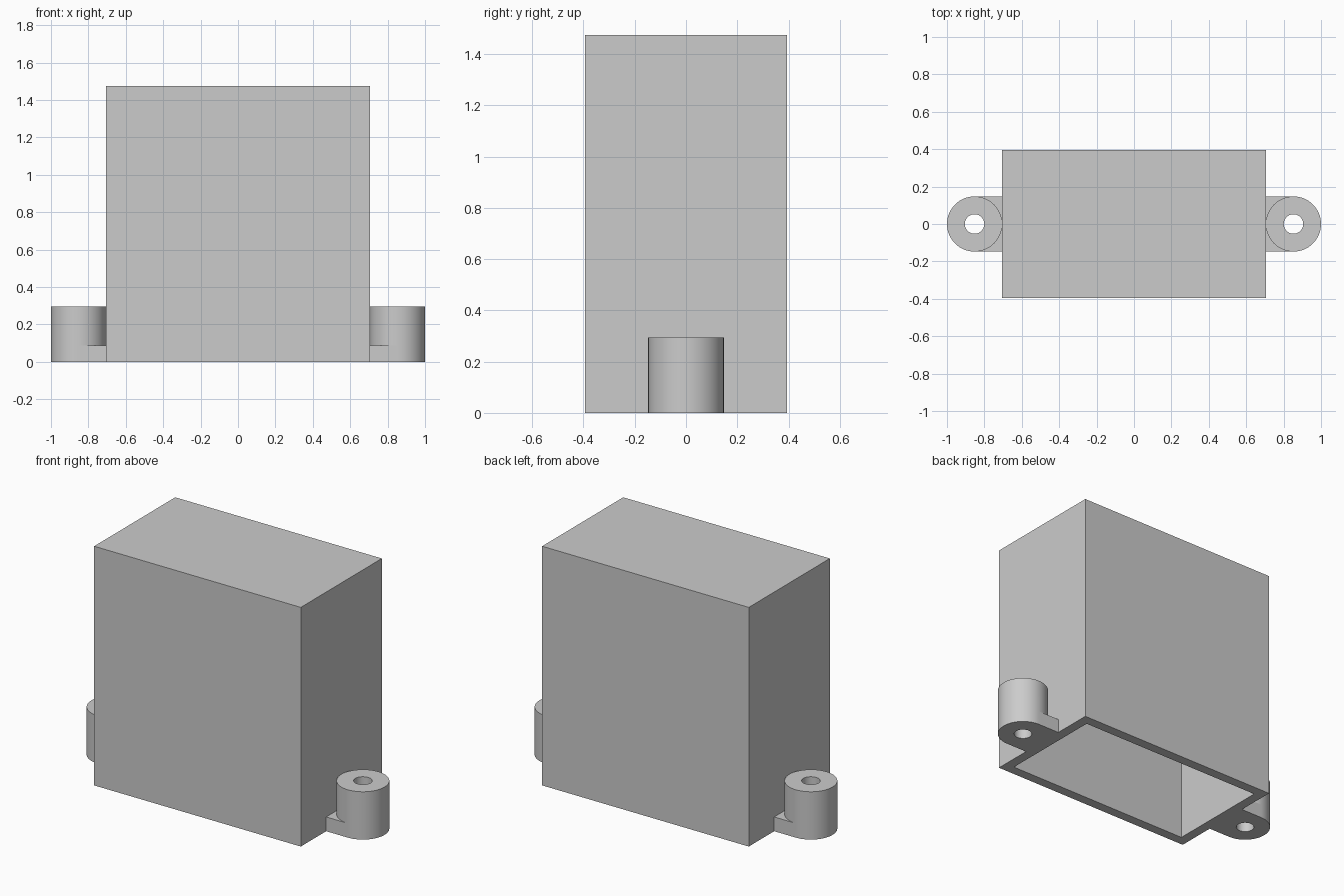
import bpy, bmesh, math

cube = bpy.data.objects.get("Cube")
if cube:
    bpy.data.objects.remove(cube, do_unlink=True)

WIDTH, DEPTH, HEIGHT = 1.41, 0.79, 1.475
WALL = 0.088
BOSS_R, HOLE_R, BOSS_H = 0.1475, 0.052, 0.295
BOSS_X = WIDTH / 2 + BOSS_R
SEGMENTS = 64

grey = bpy.data.materials.new("light grey")
grey.use_nodes = True
colour = (0.6, 0.6, 0.6, 1)
grey.diffuse_color = colour
grey.node_tree.nodes["Principled BSDF"].inputs["Base Color"].default_value = colour


def add_object(name, bm):
    bmesh.ops.recalc_face_normals(bm, faces=bm.faces[:])
    mesh = bpy.data.meshes.new(name)
    bm.to_mesh(mesh)
    bm.free()
    mesh.materials.append(grey)
    obj = bpy.data.objects.new(name, mesh)
    bpy.context.collection.objects.link(obj)
    return obj


# Hollow box, open underneath
bm = bmesh.new()
bmesh.ops.create_cube(bm, size=1)
for v in bm.verts:
    v.co.x *= WIDTH
    v.co.y *= DEPTH
    v.co.z = (v.co.z + 0.5) * HEIGHT
bottom = min(bm.faces, key=lambda f: f.calc_center_median().z)
bmesh.ops.inset_region(bm, faces=[bottom], thickness=WALL)
cavity = bmesh.ops.extrude_discrete_faces(bm, faces=[bottom])["faces"][0]
for v in cavity.verts:
    v.co.z = HEIGHT - WALL
add_object("box_shell", bm)


# Screw boss: a tube whose foot squares off to meet the box wall
def ring(bm, side, radius, z, squared=False):
    verts = []
    for i in range(SEGMENTS):
        a = math.tau * i / SEGMENTS
        x, y = math.cos(a), math.sin(a)
        if squared and x < 0:
            stretch = max(abs(x), abs(y))
            x, y = x / stretch, y / stretch
        verts.append(bm.verts.new((side * (BOSS_X + radius * x), radius * y, z)))
    return verts


for side, name in ((1, "left_screw_boss"), (-1, "right_screw_boss")):
    bm = bmesh.new()
    rings = [
        ring(bm, side, HOLE_R, 0),
        ring(bm, side, BOSS_R, 0, squared=True),
        ring(bm, side, BOSS_R, WALL, squared=True),
        ring(bm, side, BOSS_R, WALL),
        ring(bm, side, BOSS_R, BOSS_H),
        ring(bm, side, HOLE_R, BOSS_H),
    ]
    for lower, upper in zip(rings, rings[1:] + rings[:1]):
        for i in range(SEGMENTS):
            j = (i + 1) % SEGMENTS
            bm.faces.new((lower[i], lower[j], upper[j], upper[i]))
    bmesh.ops.remove_doubles(bm, verts=bm.verts[:], dist=0.00001)
    boss = add_object(name, bm)
    bpy.ops.object.select_all(action="DESELECT")
    boss.select_set(True)
    bpy.context.view_layer.objects.active = boss
    bpy.ops.object.shade_smooth_by_angle(angle=math.radians(30))
